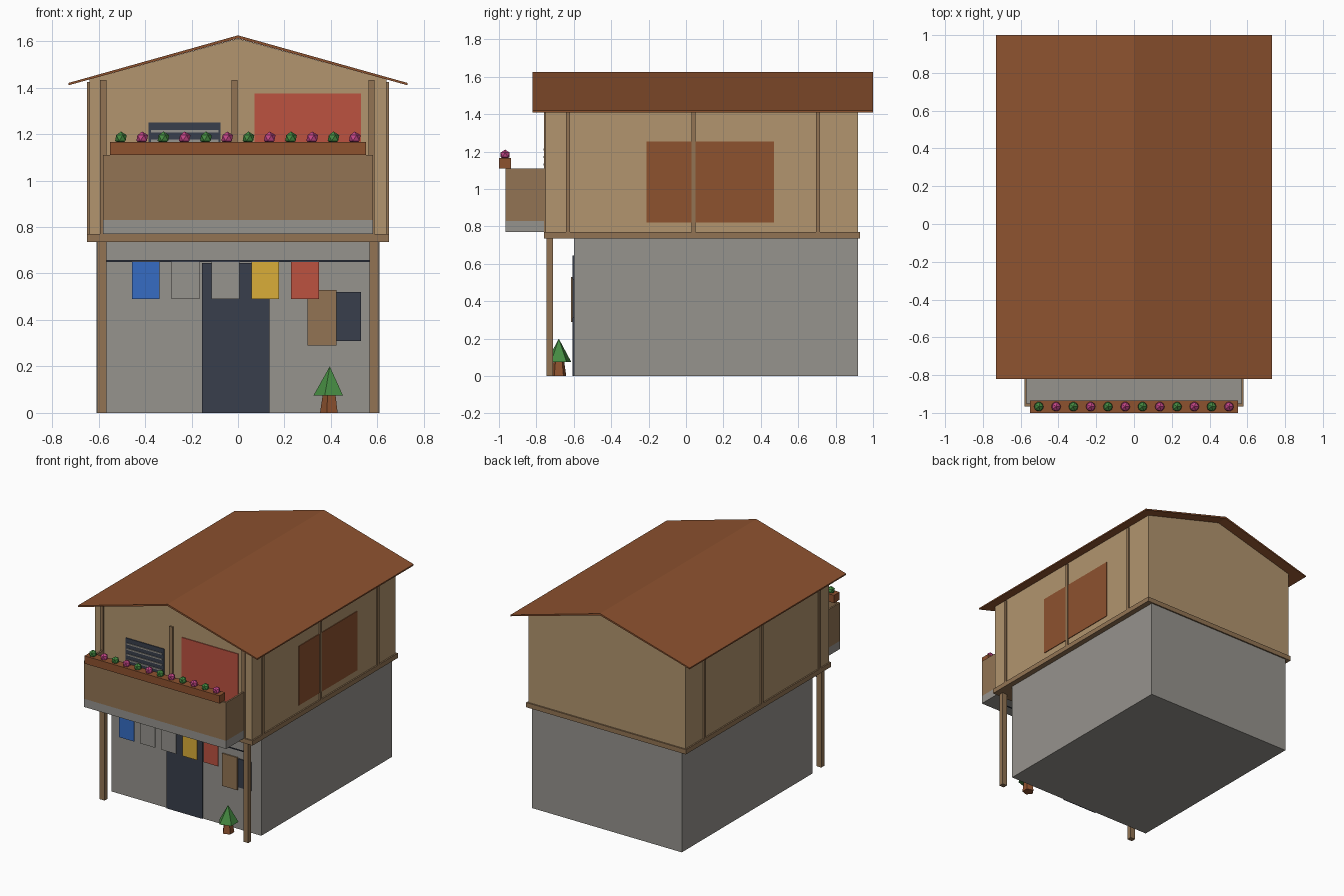
import bpy, bmesh, math
from mathutils import Matrix

cube = bpy.data.objects.get("Cube")
if cube:
    bpy.data.objects.remove(cube, do_unlink=True)


def material(name, r, g, b):
    rgba = [((c / 255 + 0.055) / 1.055) ** 2.4 for c in (r, g, b)] + [1.0]
    m = bpy.data.materials.new(name)
    m.use_nodes = True
    m.diffuse_color = rgba
    m.node_tree.nodes["Principled BSDF"].inputs["Base Color"].default_value = rgba
    return m


tan = material("tan plaster", 178, 149, 110)
timber = material("timber brown", 146, 116, 84)
grey = material("concrete grey", 150, 147, 141)
dark = material("dark slate", 56, 62, 76)
rust = material("rust brown", 141, 82, 47)
red = material("red", 188, 82, 64)
blue = material("blue", 54, 108, 196)
yellow = material("yellow", 218, 174, 56)
green = material("leaf green", 70, 140, 66)
pink = material("flower pink", 196, 70, 135)


def finish(name, bm, mat):
    bmesh.ops.recalc_face_normals(bm, faces=bm.faces)
    mesh = bpy.data.meshes.new(name)
    bm.to_mesh(mesh)
    bm.free()
    mesh.materials.append(mat)
    obj = bpy.data.objects.new(name, mesh)
    bpy.context.collection.objects.link(obj)
    return obj


def box(name, x, y, z, mat):
    """Box from (low, high) pairs on each axis."""
    bm = bmesh.new()
    bmesh.ops.create_cube(bm, size=1)
    for v in bm.verts:
        v.co = [lo + (hi - lo) * (c + 0.5) for c, (lo, hi) in zip(v.co, (x, y, z))]
    return finish(name, bm, mat)


def prism(name, profile, y, mat):
    """Extrude an x-z profile along y."""
    bm = bmesh.new()
    face = bm.faces.new([bm.verts.new((px, y[0], pz)) for px, pz in profile])
    new = bmesh.ops.extrude_face_region(bm, geom=[face])["geom"]
    bmesh.ops.translate(bm, vec=(0, y[1] - y[0], 0),
                        verts=[g for g in new if isinstance(g, bmesh.types.BMVert)])
    return finish(name, bm, mat)


def cone(name, x, y, z, r1, r2, mat, sides=5):
    bm = bmesh.new()
    bmesh.ops.create_cone(bm, cap_ends=True, segments=sides, radius1=r1, radius2=r2,
                          depth=z[1] - z[0],
                          matrix=Matrix.Translation((x, y, sum(z) / 2))
                          @ Matrix.Rotation(math.pi / 2, 4, "Z"))
    # first corner must point to the back
    back = max(v.co.y for v in bm.verts) - y
    front = y - min(v.co.y for v in bm.verts)
    if front > back:
        for v in bm.verts:
            v.co.y = 2 * y - v.co.y
    return finish(name, bm, mat)


# Main volumes
box("ground_floor", (-0.61, 0.61), (-0.6, 0.92), (0, 0.735), grey)
box("floor_slab", (-0.65, 0.65), (-0.76, 0.93), (0.735, 0.77), timber)
prism("upper_floor",
      [(-0.64, 0.77), (0.64, 0.77), (0.64, 1.435), (0, 1.611), (-0.64, 1.435)],
      (-0.75, 0.92), tan)
prism("roof",
      [(-0.73, 1.42), (0, 1.625), (0.73, 1.42), (0.73, 1.41), (0, 1.612), (-0.73, 1.41)],
      (-0.82, 1.0), rust)

# Timber posts on the upper walls, and the porch posts
for x in (-0.58, -0.015, 0.575):
    box("front_wall_post", (x - 0.013, x + 0.013), (-0.76, -0.745), (0.77, 1.433), timber)
for side in (-1, 1):
    xs = sorted((side * 0.635, side * 0.65))
    for y in (-0.63, 0.04, 0.705):
        box("side_wall_post", xs, (y - 0.011, y + 0.011), (0.77, 1.425), timber)
    box("porch_post", (side * 0.585 - 0.02, side * 0.585 + 0.02),
        (-0.745, -0.71), (0, 0.735), timber)

# Upper openings
box("side_shutter", (0.638, 0.645), (-0.21, 0.47), (0.82, 1.255), rust)
box("balcony_door", (0.07, 0.53), (-0.756, -0.749), (0.85, 1.375), red)
box("louvre_window", (-0.385, -0.075), (-0.756, -0.749), (0.92, 1.25), dark)
for i in range(7):
    z = 1.212 - i * 0.04
    box("louvre_slat", (-0.375, -0.085), (-0.762, -0.755), (z - 0.005, z + 0.005), grey)

# Balcony
box("balcony_floor", (-0.58, 0.58), (-0.965, -0.75), (0.77, 0.83), grey)
box("balcony_front", (-0.58, 0.58), (-0.965, -0.95), (0.83, 1.11), timber)
for side in (-1, 1):
    box("balcony_side", sorted((side * 0.568, side * 0.58)), (-0.95, -0.75),
        (0.83, 1.11), timber)

# Flower box with alternating plants
box("flower_box", (-0.55, 0.55), (-1.0, -0.935), (1.11, 1.167), rust)
for i in range(12):
    bm = bmesh.new()
    bmesh.ops.create_icosphere(bm, subdivisions=1, radius=0.028,
                               matrix=Matrix.Translation((-0.504 + i * 0.0915, -0.967, 1.183)))
    finish("flower", bm, pink if i % 2 else green)

# Ground floor openings
box("front_door", (-0.155, 0.135), (-0.608, -0.599), (0, 0.645), dark)
box("small_window", (0.32, 0.53), (-0.607, -0.599), (0.31, 0.52), dark)
box("window_shutter", (0.30, 0.423), (-0.614, -0.606), (0.29, 0.53), timber)

# Washing line
box("washing_line", (-0.565, 0.565), (-0.729, -0.723), (0.65, 0.657), dark)
for i, mat in enumerate((blue, grey, grey, yellow, red)):
    x = -0.397 + i * 0.1715
    box("hanging_cloth", (x - 0.06, x + 0.06), (-0.73, -0.724), (0.49, 0.65), mat)

# Small tree
cone("tree_trunk", 0.395, -0.68, (0, 0.08), 0.042, 0.03, rust)
cone("tree_crown", 0.395, -0.68, (0.075, 0.2), 0.07, 0, green)
